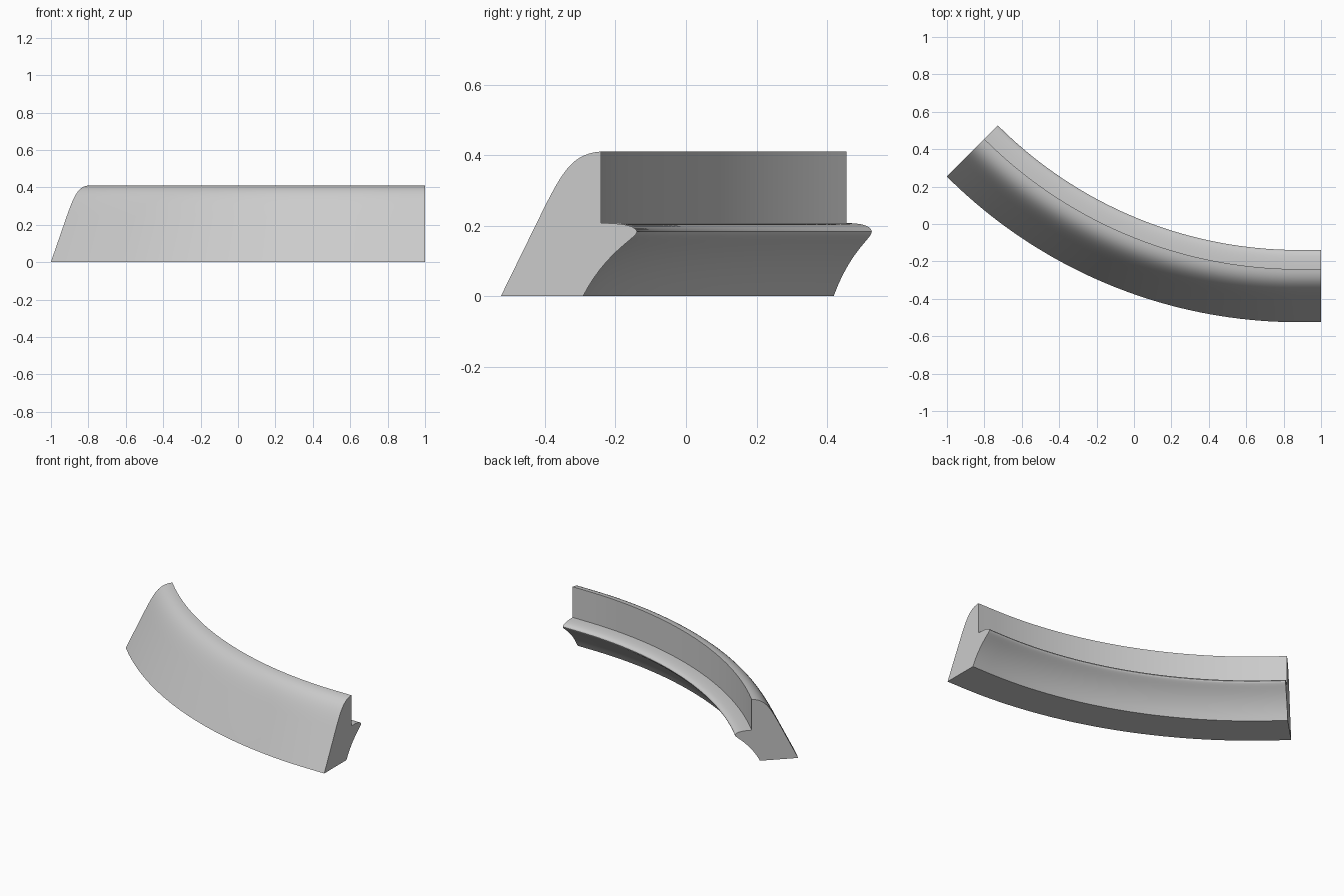
import bpy, bmesh, math
from mathutils import Vector
from mathutils.geometry import interpolate_bezier

cube = bpy.data.objects.get("Cube")
if cube:
    bpy.data.objects.remove(cube, do_unlink=True)

# Material
grey = bpy.data.materials.new("light_grey")
grey.use_nodes = True
colour = (0.6, 0.6, 0.6, 1)
grey.diffuse_color = colour
grey.node_tree.nodes["Principled BSDF"].inputs["Base Color"].default_value = colour

# Sweep path: a short straight run, then an eighth of a circle
CENTRE = Vector((0.88, 2.135))
RADIUS = 2.66
SEGMENTS = 40


def bezier(a, b, c, d, count):
    """Sampled curve in the profile plane, without its last point."""
    pts = interpolate_bezier(*[Vector(p) for p in (a, b, c, d)], count)
    return [(p.x, p.y) for p in pts][:-1]


# Cross-section as (distance inward from the outer foot, height)
profile = [(0, 0)]
profile += bezier((0.12, 0.245), (0.175, 0.355), (0.205, 0.405), (0.284, 0.41), 14)
profile += [(0.284, 0.41)]
profile += bezier((0.284, 0.207), (0.345, 0.207), (0.382, 0.2), (0.386, 0.183), 10)
profile += bezier((0.386, 0.183), (0.388, 0.165), (0.3, 0.13), (0.233, 0), 14)
profile += [(0.233, 0)]


def station(angle, shift=0):
    """The cross-section placed at one point along the path."""
    ring = []
    for inward, height in profile:
        r = RADIUS - inward
        x = CENTRE.x - r * math.sin(angle) + shift
        y = CENTRE.y - r * math.cos(angle)
        ring.append(bm.verts.new((x, y, height)))
    return ring


# Curved moulding body
bm = bmesh.new()
rings = [station(0, 1 - CENTRE.x)]
rings += [station(math.pi / 4 * i / SEGMENTS) for i in range(SEGMENTS + 1)]
n = len(profile)
for a, b in zip(rings, rings[1:]):
    for i in range(n):
        j = (i + 1) % n
        bm.faces.new((a[i], a[j], b[j], b[i]))
bm.faces.new(rings[0])
bm.faces.new(rings[-1])
bmesh.ops.recalc_face_normals(bm, faces=bm.faces)

mesh = bpy.data.meshes.new("curved_moulding")
bm.to_mesh(mesh)
bm.free()
mesh.materials.append(grey)
moulding = bpy.data.objects.new("curved_moulding", mesh)
bpy.context.collection.objects.link(moulding)

# Smooth curves, sharp corners
bpy.ops.object.select_all(action="DESELECT")
moulding.select_set(True)
bpy.context.view_layer.objects.active = moulding
bpy.ops.object.shade_smooth_by_angle(angle=math.radians(30))
